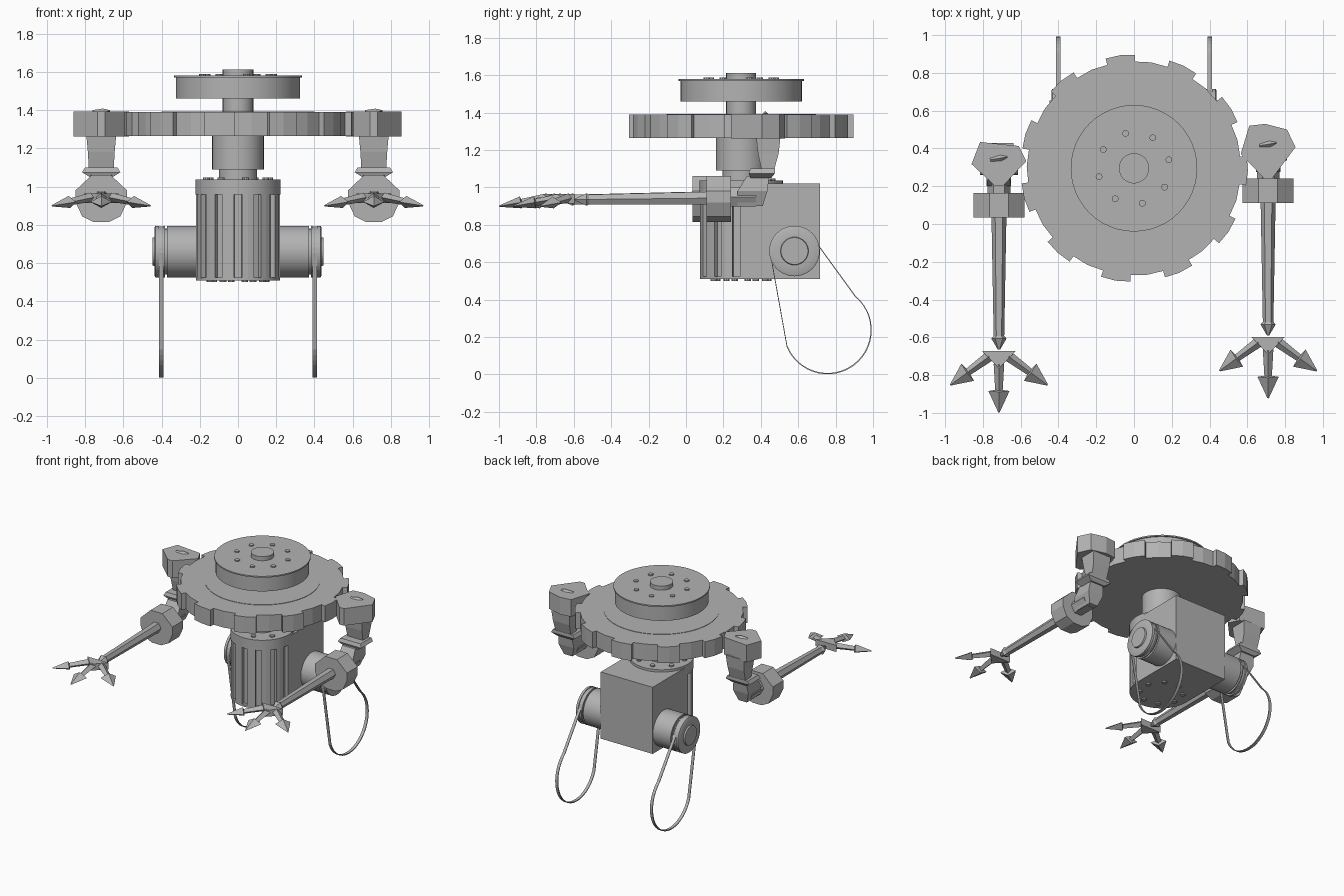
import bpy
import bmesh
from math import sin, cos, pi, radians
from mathutils import Vector

if "Cube" in bpy.data.objects:
    bpy.data.objects.remove(bpy.data.objects["Cube"], do_unlink=True)

GREY = (0.45, 0.45, 0.45, 1)
grey = bpy.data.materials.new("plain_grey")
grey.use_nodes = True
grey.diffuse_color = GREY
grey.node_tree.nodes["Principled BSDF"].inputs["Base Color"].default_value = GREY

CY = 0.295  # y of the main spindle


def loft(name, rings, smooth=False, closed=False):
    """Skin a list of point rings; cap the ends unless the path is closed."""
    bm = bmesh.new()
    rows = [[bm.verts.new(p) for p in ring] for ring in rings]
    n = len(rows[0])
    pairs = list(zip(rows, rows[1:])) + ([(rows[-1], rows[0])] if closed else [])
    for a, b in pairs:
        for i in range(n):
            j = (i + 1) % n
            bm.faces.new((a[i], a[j], b[j], b[i]))
    if not closed:
        bm.faces.new(rows[0])
        bm.faces.new(rows[-1])
    bmesh.ops.recalc_face_normals(bm, faces=bm.faces)
    mesh = bpy.data.meshes.new(name)
    bm.to_mesh(mesh)
    bm.free()
    mesh.materials.append(grey)
    obj = bpy.data.objects.new(name, mesh)
    bpy.context.collection.objects.link(obj)
    if smooth:
        bpy.ops.object.select_all(action="DESELECT")
        obj.select_set(True)
        bpy.context.view_layer.objects.active = obj
        bpy.ops.object.shade_smooth_by_angle(angle=radians(30))
    return obj


def turned(name, profile, x=0, y=CY, n=48):
    """Lathe (height, radius) pairs round a vertical axis."""
    angles = [2 * pi * i / n for i in range(n)]
    return loft(name, [[(x + r * cos(a), y + r * sin(a), z) for a in angles]
                       for z, r in profile], smooth=True)


def plate(name, outline, z0, z1):
    return loft(name, [[(x, y, z) for x, y in outline] for z in (z0, z1)])


def box_section(x, z, half_x, y0, y1):
    return [(x - half_x, y0, z), (x + half_x, y0, z),
            (x + half_x, y1, z), (x - half_x, y1, z)]


def spike(name, start, end, profile, n=4):
    """Faceted bar from start to end; profile holds (t, half width, half height)."""
    start, end = Vector(start), Vector(end)
    along = (end - start).normalized()
    side = along.cross(Vector((0, 0, 1))).normalized()
    up = side.cross(along)
    angles = [2 * pi * i / n for i in range(n)]
    return loft(name, [[start.lerp(end, t) + side * w * cos(a) + up * h * sin(a)
                        for a in angles] for t, w, h in profile])


def rivets(name, count, radius, size, z0, z1):
    for i in range(count):
        a = 2 * pi * (i + 0.3) / count
        turned(f"{name}_{i + 1}", [(z0, size), (z1, size)],
               radius * cos(a), CY + radius * sin(a), 10)


# Toothed wheel
TEETH = 11
outline = []
for i in range(TEETH):
    mid = 97 + i * 360 / TEETH
    for offset, r in ((-7.5, 0.565), (-7.5, 0.6), (0, 0.603), (7.5, 0.6),
                      (7.5, 0.565), (16.4, 0.568)):
        a = radians(mid + offset)
        outline.append((r * cos(a), CY + r * sin(a)))
plate("toothed_wheel", outline, 1.265, 1.39)
turned("wheel_ring", [(1.385, 0.4), (1.393, 0.4)])

# Spindle and top drum
turned("lower_hub", [(1.03, 0.1), (1.09, 0.1), (1.09, 0.135), (1.27, 0.135)])
turned("upper_shaft", [(1.38, 0.08), (1.47, 0.08)])
turned("top_drum", [(1.46, 0.325), (1.57, 0.325), (1.57, 0.335), (1.58, 0.335)])
turned("top_knob", [(1.57, 0.08), (1.612, 0.08)])
rivets("drum_rivet", 8, 0.19, 0.018, 1.575, 1.588)

# Ribbed barrel with its collar and foot
SLOTS = 13
ribs = []
for i in range(SLOTS):
    mid = -90 + i * 360 / SLOTS
    for offset, r in ((-5.5, 0.22), (-5.5, 0.195), (5.5, 0.195), (5.5, 0.22),
                      (13.8, 0.22)):
        a = radians(mid + offset)
        ribs.append((r * cos(a), CY + r * sin(a)))
plate("ribbed_barrel", ribs, 0.52, 0.965)
turned("barrel_collar", [(0.96, 0.223), (1.038, 0.223)])
turned("barrel_foot", [(0.51, 0.22), (0.525, 0.22)])
rivets("collar_rivet", 8, 0.17, 0.018, 1.035, 1.048)
rivets("foot_rivet", 8, 0.15, 0.018, 0.5, 0.512)

# Rear housing
loft("rear_housing", [box_section(0, z, 0.22, CY, 0.717) for z in (0.51, 1.02)])

# Side motors with pulleys and hanging belts
MOTOR_Y, MOTOR_Z = 0.58, 0.66
MOTOR = [(0.2, 0.135), (0.37, 0.135), (0.37, 0.12), (0.382, 0.12), (0.382, 0.135),
         (0.39, 0.135), (0.39, 0.125), (0.414, 0.125), (0.414, 0.135),
         (0.432, 0.135), (0.437, 0.125), (0.437, 0.075), (0.448, 0.072)]
belt_path = [(MOTOR_Y + 0.132 * cos(radians(d)), MOTOR_Z + 0.132 * sin(radians(d)))
             for d in range(15, 196, 12)]
belt_path += [(0.757 + 0.236 * cos(radians(d)), 0.237 + 0.236 * sin(radians(d)))
              for d in range(202, 415, 8)]
belt_centre = Vector((0.68, 0.42))

for word, side in (("left", 1), ("right", -1)):
    circle = [2 * pi * i / 40 for i in range(40)]
    loft(f"{word}_motor", [[(side * x, MOTOR_Y + r * cos(a), MOTOR_Z + r * sin(a))
                            for a in circle] for x, r in MOTOR], smooth=True)
    belt = []
    for p in belt_path:
        p = Vector(p)
        q = p + (belt_centre - p).normalized() * 0.007
        belt.append([(side * 0.39, *p), (side * 0.412, *p),
                     (side * 0.412, *q), (side * 0.39, *q)])
    loft(f"{word}_belt", belt, closed=True)


# Arms
WRIST = [(-0.05, 1.06), (0.05, 1.06), (0.135, 0.98), (0.135, 0.92), (0.1, 0.845),
         (0.04, 0.815), (-0.04, 0.815), (-0.1, 0.845), (-0.135, 0.92), (-0.135, 0.98)]


def arm(word, x, s, shoulder):
    plate(f"{word}_shoulder", [(x + u, v) for u, v in shoulder], 1.262, 1.393)
    spike(f"{word}_shoulder_fin", (x - 0.045, 0.34 + s, 1.39), (x + 0.045, 0.355 + s, 1.395),
          [(0, 0.012, 0.01), (0.6, 0.016, 0.015), (1, 0.003, 0.005)])
    # upper arm tapers down to an elbow block
    loft(f"{word}_upper_arm", [
        box_section(x, 1.27, 0.078, 0.3 + s, 0.43 + s),
        box_section(x, 1.18, 0.07, 0.31 + s, 0.42 + s),
        box_section(x, 1.09, 0.065, 0.33 + s, 0.395 + s)])
    loft(f"{word}_elbow", [
        box_section(x, 1.1, 0.085, 0.27 + s, 0.4 + s),
        box_section(x, 1.075, 0.1, 0.26 + s, 0.4 + s),
        box_section(x, 1.05, 0.06, 0.27 + s, 0.38 + s)])
    loft(f"{word}_elbow_tail", [
        box_section(x, 1.06, 0.055, 0.25 + s, 0.37 + s),
        box_section(x, 0.98, 0.065, 0.2 + s, 0.36 + s),
        box_section(x, 0.9, 0.035, 0.2 + s, 0.335 + s)])
    spike(f"{word}_wrist_link", (x, 0.3 + s, 0.95), (x, 0.1 + s, 0.95),
          [(0, 0.06, 0.06), (1, 0.06, 0.06)], 6)
    loft(f"{word}_wrist_block", [[(x + u, y + s, z) for u, z in WRIST]
                                 for y in (0.035, 0.165)])
    # forearm rod with a pointed end
    spike(f"{word}_forearm", (x, 0.06 + s, 0.943), (x, -0.665 + s, 0.935),
          [(0, 0.04, 0.04), (0.9, 0.028, 0.03), (0.92, 0.04, 0.038), (1, 0.006, 0.008)], 6)
    # hand with three barbed fingers
    plate(f"{word}_palm", [(x - 0.09, -0.672 + s), (x + 0.09, -0.672 + s),
                           (x, -0.765 + s)], 0.915, 0.965)
    head = [(0, 0.028, 0.024), (0.54, 0.02, 0.018), (0.56, 0.056, 0.032), (1, 0.004, 0.004)]
    for finger, start, tip in (("middle", (0, -0.74), (0, -0.997)),
                               ("outer", (0.05, -0.7), (0.257, -0.852)),
                               ("inner", (-0.05, -0.7), (-0.257, -0.852))):
        spike(f"{word}_{finger}_finger", (x + start[0], start[1] + s, 0.945),
              (x + tip[0], tip[1] + s, 0.9), head)


arm("right", -0.715, 0, [(-0.145, 0.317), (-0.1, 0.434), (0.105, 0.413),
                         (0.145, 0.333), (0.02, 0.2), (-0.02, 0.2)])
arm("left", 0.71, 0.075, [(-0.145, 0.37), (-0.1, 0.52), (-0.015, 0.53), (0.1, 0.5),
                          (0.145, 0.407), (0.02, 0.24), (-0.02, 0.24)])
